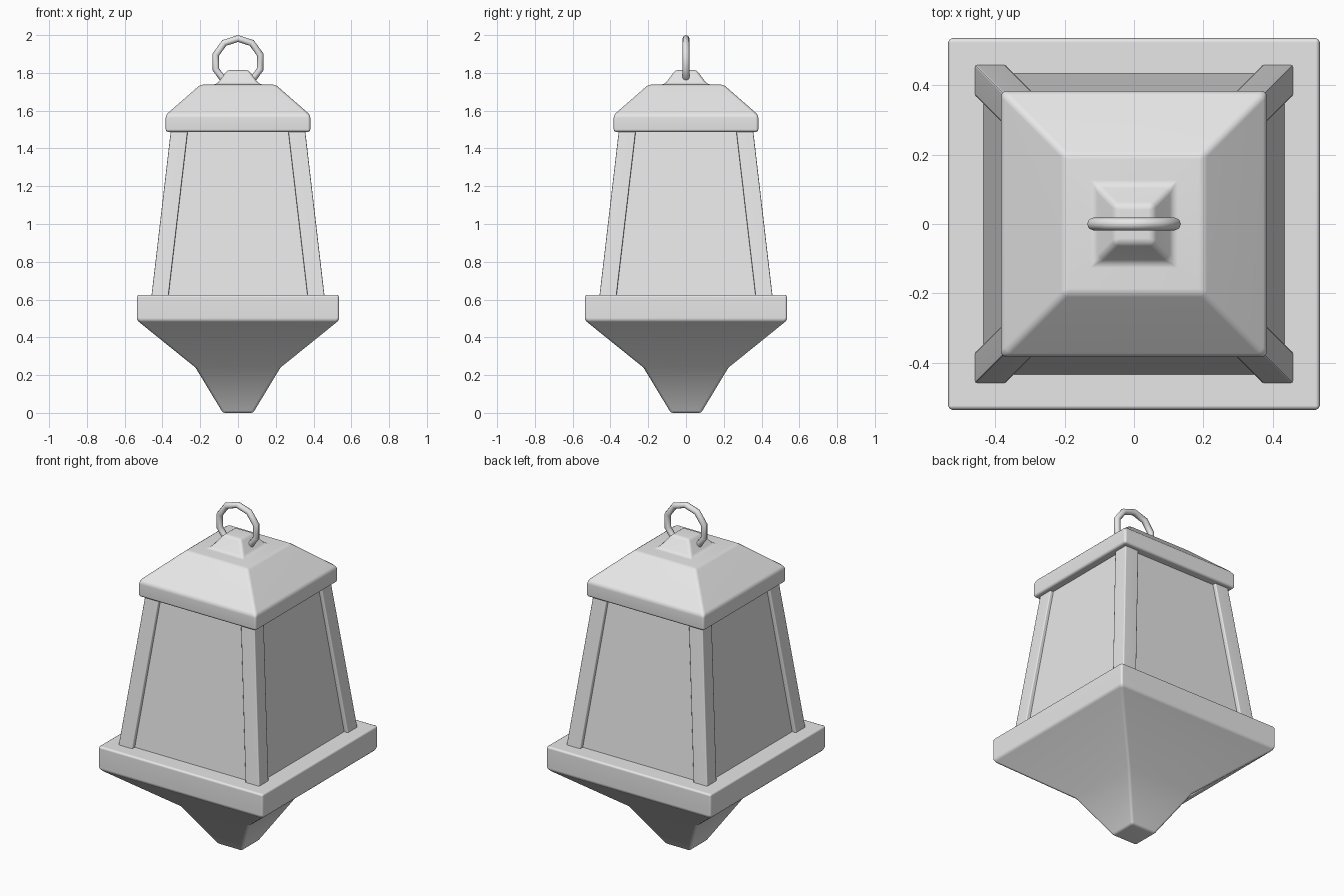
import bpy
import bmesh
from math import radians

cube = bpy.data.objects.get("Cube")
if cube:
    bpy.data.objects.remove(cube, do_unlink=True)

# One plain grey for the whole lantern
grey = bpy.data.materials.new("light grey")
grey.use_nodes = True
colour = (0.8, 0.8, 0.8, 1)
grey.diffuse_color = colour
grey.node_tree.nodes["Principled BSDF"].inputs["Base Color"].default_value = colour


def finish(obj, angle=50):
    obj.data.materials.append(grey)
    bpy.ops.object.select_all(action="DESELECT")
    obj.select_set(True)
    bpy.context.view_layer.objects.active = obj
    bpy.ops.object.shade_smooth_by_angle(angle=radians(angle))


def square_stack(name, profile, bevel=0.0, centre=lambda z: (0, 0)):
    """Stack square sections, each given as (half width, height)."""
    bm = bmesh.new()
    rings = []
    for half, z in profile:
        cx, cy = centre(z)
        rings.append([bm.verts.new((cx + sx * half, cy + sy * half, z))
                      for sx, sy in ((-1, -1), (1, -1), (1, 1), (-1, 1))])
    for low, high in zip(rings, rings[1:]):
        for i in range(4):
            j = (i + 1) % 4
            bm.faces.new((low[i], low[j], high[j], high[i]))
    bm.faces.new(rings[0][::-1])
    bm.faces.new(rings[-1])
    bmesh.ops.recalc_face_normals(bm, faces=bm.faces)
    mesh = bpy.data.meshes.new(name)
    bm.to_mesh(mesh)
    bm.free()
    obj = bpy.data.objects.new(name, mesh)
    bpy.context.collection.objects.link(obj)
    finish(obj, 60)
    if bevel:
        mod = obj.modifiers.new("soft edges", "BEVEL")
        mod.width = bevel
        mod.segments = 2
        mod.limit_method = "ANGLE"
        mod.angle_limit = radians(30)
        obj.modifiers.new("even shading", "WEIGHTED_NORMAL")
    return obj


# Square tray with the tapering pendant beneath it
square_stack("base", [(0.08, 0), (0.225, 0.24), (0.535, 0.49), (0.535, 0.625)], 0.012)

# Glass body
square_stack("glass_panels", [(0.435, 0.61), (0.335, 1.5)])

# Four leaning corner posts
post = 0.045
for side_x, x_name in ((-1, "right"), (1, "left")):
    for side_y, y_name in ((-1, "front"), (1, "back")):
        def lean(z, sx=side_x, sy=side_y):
            reach = 0.458 - (z - 0.62) * 0.117 - post
            return sx * reach, sy * reach
        square_stack(f"{y_name}_{x_name}_post", [(post, 0.61), (post, 1.5)], 0.006, lean)

# Roof with its small raised cap
square_stack("roof", [(0.383, 1.487), (0.383, 1.577), (0.2, 1.737),
                      (0.112, 1.74), (0.055, 1.816)], 0.014)

# Hanging ring
bpy.ops.mesh.primitive_torus_add(
    major_segments=10, minor_segments=8, major_radius=0.124, minor_radius=0.018,
    location=(0, 0, 1.858), rotation=(radians(90), radians(-90), 0))
ring = bpy.context.object
ring.name = "hanging_ring"
finish(ring, 60)
